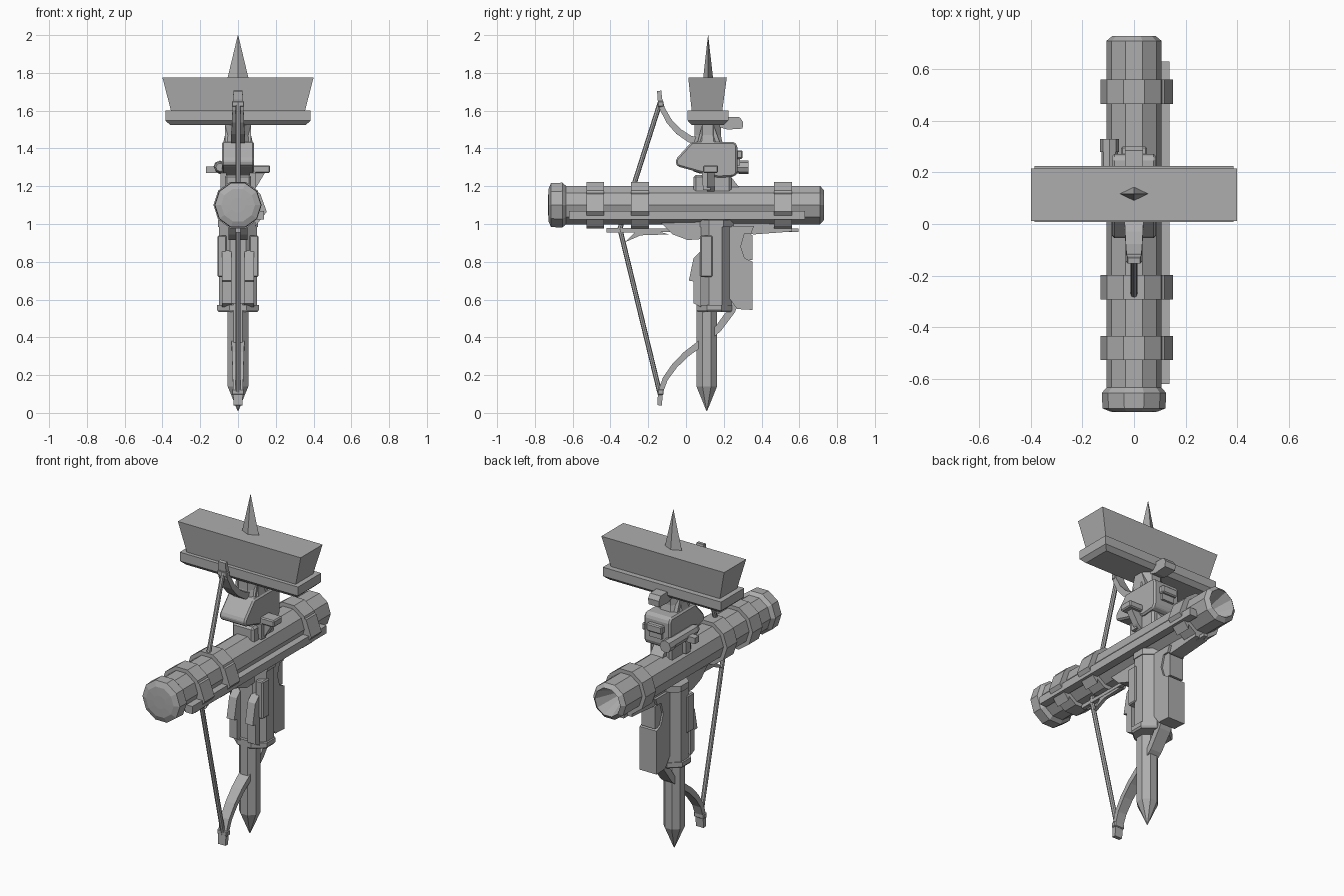
import bpy, bmesh, math
from mathutils import Vector

if "Cube" in bpy.data.objects:
    bpy.data.objects.remove(bpy.data.objects["Cube"])

grey = bpy.data.materials.new("steel grey")
grey.diffuse_color = (0.42, 0.42, 0.42, 1)
grey.use_nodes = True
grey.node_tree.nodes["Principled BSDF"].inputs["Base Color"].default_value = grey.diffuse_color


def finish(name, bm, bevel=0):
    bmesh.ops.recalc_face_normals(bm, faces=bm.faces)
    me = bpy.data.meshes.new(name)
    bm.to_mesh(me)
    bm.free()
    me.materials.append(grey)
    ob = bpy.data.objects.new(name, me)
    bpy.context.collection.objects.link(ob)
    if bevel:
        m = ob.modifiers.new("bevel", 'BEVEL')
        m.width, m.segments = bevel, 1
    return ob


def loft(name, rings, closed=True):
    """Skin a list of equal-length point rings."""
    bm = bmesh.new()
    vs = [[bm.verts.new(p) for p in r] for r in rings]
    n = len(rings[0])
    for a, b in zip(vs, vs[1:]):
        for i in range(n):
            bm.faces.new((a[i], a[(i + 1) % n], b[(i + 1) % n], b[i]))
    if closed:
        bm.faces.new(vs[0])
        bm.faces.new(vs[-1])
    return finish(name, bm)


def rect(x0, x1, y0, y1, z):
    return [(x0, y0, z), (x1, y0, z), (x1, y1, z), (x0, y1, z)]


def box(name, x0, x1, y0, y1, z0, z1, bevel=0):
    ob = loft(name, [rect(x0, x1, y0, y1, z0), rect(x0, x1, y0, y1, z1)])
    if bevel:
        m = ob.modifiers.new("bevel", 'BEVEL')
        m.width, m.segments = bevel, 1
    return ob


def side_plate(name, pts, x0, x1, bevel=0):
    """Extrude a (y, z) outline along x."""
    ob = loft(name, [[(x, y, z) for y, z in pts] for x in (x0, x1)])
    if bevel:
        m = ob.modifiers.new("bevel", 'BEVEL')
        m.width, m.segments = bevel, 1
    return ob


def lathe_y(name, prof, cx, cz, n=10):
    """Revolve (y, radius) steps about an axis along y."""
    return loft(name, [[(cx + r * math.cos(2 * math.pi * i / n), y,
                         cz + r * math.sin(2 * math.pi * i / n)) for i in range(n)]
                       for y, r in prof])


def column(name, prof, cy, n=8, sy=1.0):
    """Stack (z, radius) polygon rings upright."""
    return loft(name, [[(r * math.cos(2 * math.pi * (i + .5) / n),
                         cy + sy * r * math.sin(2 * math.pi * (i + .5) / n), z)
                        for i in range(n)] for z, r in prof])


# launcher tube with a flared hollow rear, front cap and clamps
TZ = 1.1
lathe_y("launcher_tube", [(-.65, .107), (.71, .107), (.73, .083), (.6, .03)], 0, TZ)
lathe_y("tube_front_cap", [(-.73, .04), (-.728, .09), (-.715, .122), (-.655, .125), (-.635, .107)], 0, TZ)
for i, (y0, y1) in enumerate(((-.527, -.435), (-.292, -.197), (.465, .56))):
    lathe_y("tube_clamp_%d" % i, [(y0, .108), (y0, .13), (y1, .13), (y1, .108)], 0, TZ)
    loft("rail_clamp_%d" % i, [[(x, y, z) for x, z in ((.08, 1.18), (.118, 1.16), (.152, 1.065), (.09, .985))]
                               for y in (y0, y1)])
box("side_rail", .09, .137, -.62, .63, 1.025, 1.07)

# stake blade below the sleeve
column("stake_blade", [(.01, .002), (.14, .059), (.58, .059)], .11)

# octagonal sleeve, flanges and the side panels
column("sleeve", [(.55, .109), (1.02, .109)], .157, sy=.83)
column("sleeve_lower_flange", [(.535, .112), (.545, .12), (.57, .12)], .15, sy=.85)
column("sleeve_upper_flange", [(.985, .115), (1.02, .115)], .16, sy=.85)
for s in (-1, 1):
    a, b = sorted((s * .06, s * .108))
    box("sleeve_side_panel", a, b, .075, .14, .72, .94, .006)
    a, b = sorted((s * .035, s * .085))
    side_plate("sleeve_front_lug", [(.015, .70), (.04, .82), (.08, .86), (.08, .69)], a, b)
    side_plate("sleeve_lower_lug", [(.04, .58), (.04, .70), (.08, .72), (.08, .56)], a, b)

# rear stock slab and its braces
side_plate("rear_stock", [(.22, .99), (.36, .99), (.345, .95), (.31, .95), (.29, .88), (.31, .82),
                          (.352, .80), (.352, .545), (.27, .55), (.22, .62)], -.055, .055)
side_plate("stock_rear_brace", [(.30, .98), (.352, .94), (.352, .81), (.27, .81)], -.045, .045)

# bow limbs swept along side-view paths
def limb(name, path, w0, w1, t):
    n = len(path)
    rings = []
    for i, (y, z) in enumerate(path):
        a, b = Vector(path[max(i - 1, 0)]), Vector(path[min(i + 1, n - 1)])
        d = (b - a).normalized()
        ny, nz = -d.y, d.x
        k = i / (n - 1)
        w, h = w0 + (w1 - w0) * k, t * (1 - .45 * k)
        rings.append([(w, y + ny * h, z + nz * h), (-w, y + ny * h, z + nz * h),
                      (-w, y - ny * h, z - nz * h), (w, y - ny * h, z - nz * h)])
    return loft(name, rings)


limb("lower_limb", [(.30, .74), (.285, .64), (.24, .54), (.17, .445), (.08, .37), (0, .31),
                    (-.06, .25), (-.11, .18), (-.135, .11), (-.14, .04)], .042, .024, .022)
limb("upper_limb", [(.10, 1.43), (.02, 1.45), (-.04, 1.49), (-.09, 1.545), (-.125, 1.61),
                    (-.138, 1.66), (-.142, 1.705)], .04, .024, .02)
for z in (.11, 1.635):
    box("limb_tip_pin", -.032, .032, -.15, -.118, z - .015, z + .015, .004)


# drawn bowstring
def rod(name, a, b, r, n=8):
    a, b = Vector(a), Vector(b)
    d = (b - a).normalized()
    u = d.orthogonal().normalized()
    v = d.cross(u)
    ring = [math.cos(2 * math.pi * i / n) * u + math.sin(2 * math.pi * i / n) * v for i in range(n)]
    return loft(name, [[p + r * q for q in ring] for p in (a, b)])


rod("string_upper", (0, -.138, 1.64), (0, -.35, .975), .013)
rod("string_lower", (0, -.35, .975), (0, -.14, .11), .013)

# bolt, fletching and the bracket under the tube
box("bolt_shaft", -.012, .012, -.42, .595, .957, .975)
side_plate("bolt_nock_plate", [(-.42, .955), (-.42, .98), (-.22, .98), (-.09, .945), (-.24, .94), (-.32, .905), (-.27, .955)], -.01, .01)
side_plate("front_bracket", [(-.13, 1.005), (.08, 1.01), (.08, .92), (.01, .915), (-.07, .945)], -.05, .05)
side_plate("rear_bracket", [(.23, 1.01), (.47, 1.0), (.56, .985), (.56, .96), (.36, .945), (.23, .96)], -.04, .04)

# head housing with neck, rear window block and side fittings
side_plate("head_housing", [(-.055, 1.32), (-.052, 1.345), (.03, 1.435), (.255, 1.435), (.272, 1.415),
                            (.272, 1.27), (.255, 1.25), (.17, 1.245), (-.045, 1.305)], -.085, .085, .014)
box("lower_neck", -.07, .07, .04, .24, 1.15, 1.26, .012)
for s in (-1, 1):
    a, b = sorted((s * .06, s * .092))
    side_plate("jaw_brace", [(.09, 1.18), (.085, 1.27), (.11, 1.31), (.135, 1.27), (.13, 1.18)], a, b)
side_plate("nape_strut", [(.19, 1.26), (.23, 1.26), (.285, 1.19), (.25, 1.17)], -.04, .04)
box("rear_window_frame", -.05, .05, .265, .30, 1.345, 1.39, .006)
box("rear_window_sill", -.04, .04, .265, .285, 1.31, 1.345)
lathe_y("sight_tube", [(.04, .022), (.07, .032), (.28, .032), (.28, .036), (.33, .036)], -.095, 1.30, 8)
box("sight_lever", -.17, -.09, .12, .16, 1.27, 1.305)
box("charging_handle", .07, .17, .09, .17, 1.27, 1.31, .006)
loft("charging_arm", [[(x, y, z) for x, z in ((.07, 1.275), (.145, 1.275), (.10, 1.20), (.07, 1.17))]
                      for y in (.11, .15)])

# upper neck with rear sight
column("upper_neck", [(1.43, .085), (1.47, .075), (1.54, .075)], .115)
for s in (-1, 1):
    a, b = sorted((s * .04, s * .068))
    side_plate("neck_rib", [(.06, 1.43), (.09, 1.54), (.14, 1.54), (.18, 1.43)], a, b)
side_plate("rear_sight", [(.12, 1.57), (.285, 1.565), (.302, 1.54), (.30, 1.505), (.22, 1.50), (.12, 1.53)], -.035, .035)

# broom head: chamfered base, flared block and diamond spike
loft("broom_base", [rect(-.36, .36, .03, .20, 1.525), rect(-.385, .385, .008, .224, 1.548),
                    rect(-.385, .385, .008, .224, 1.60)])
loft("broom_block", [rect(-.355, .355, .03, .192, 1.60), rect(-.40, .40, .012, .216, 1.775)])
loft("top_spike", [[(.055 * k, .117, z), (0, .117 + .026 * k, z), (-.055 * k, .117, z), (0, .117 - .026 * k, z)]
                   for k, z in ((1, 1.774), (.02, 2.0))])
